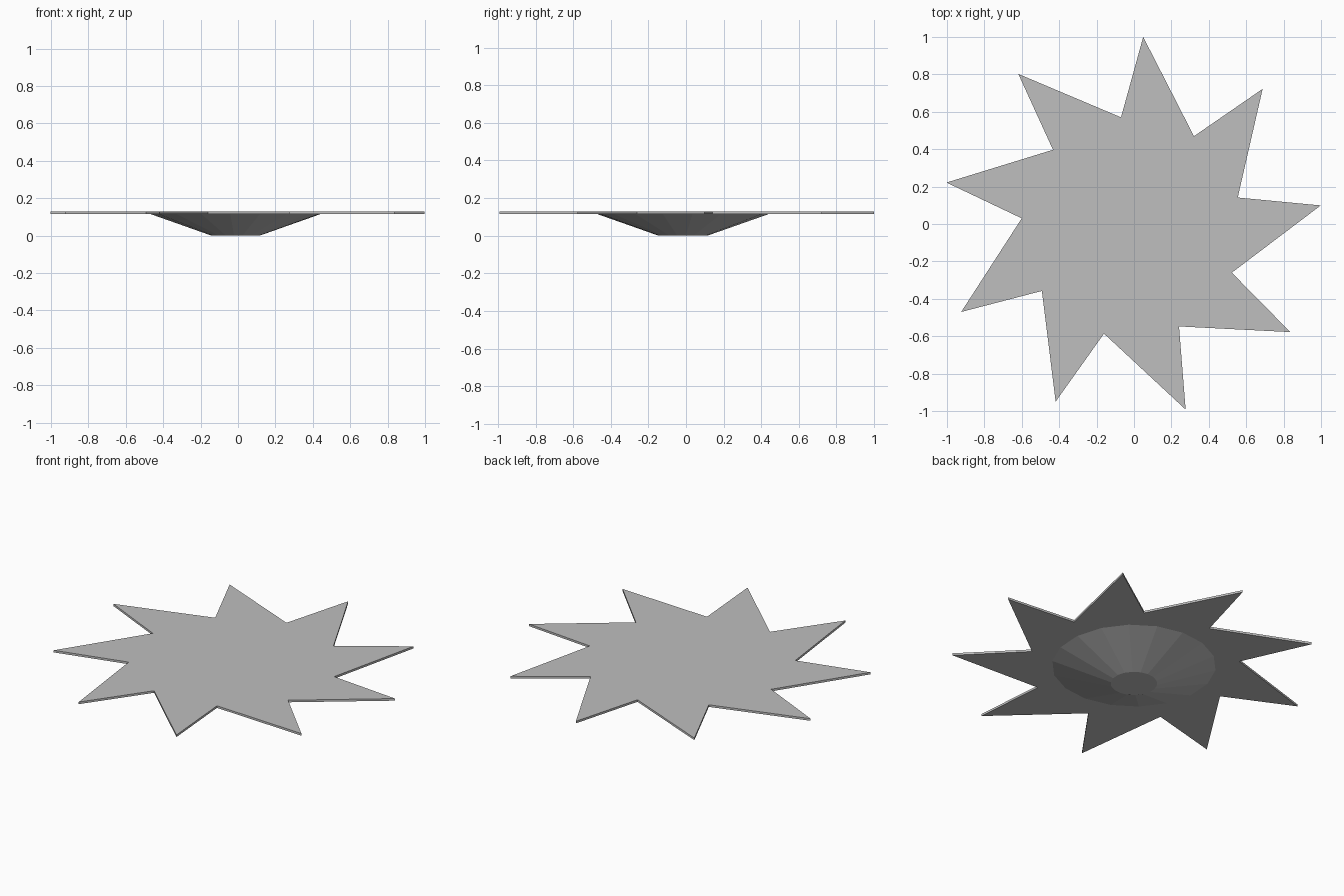
import bpy
import bmesh
from math import cos, sin, radians, tau

if "Cube" in bpy.data.objects:
    bpy.data.objects.remove(bpy.data.objects["Cube"])

CENTRE = (-0.013, -0.016)
POINTS = 9
PLATE_BOTTOM, PLATE_TOP = 0.115, 0.128

grey = bpy.data.materials.new("light_grey")
grey.use_nodes = True
grey.diffuse_color = (0.52, 0.52, 0.52, 1)
grey.node_tree.nodes["Principled BSDF"].inputs["Base Color"].default_value = grey.diffuse_color


def polar(radius, angle, z):
    return (CENTRE[0] + radius * cos(angle), CENTRE[1] + radius * sin(angle), z)


def loft(name, lower, upper):
    """Closed solid between two matching rings."""
    bm = bmesh.new()
    low = [bm.verts.new(p) for p in lower]
    high = [bm.verts.new(p) for p in upper]
    bm.faces.new(low[::-1])
    bm.faces.new(high)
    for i in range(len(low)):
        j = (i + 1) % len(low)
        bm.faces.new((low[i], low[j], high[j], high[i]))
    mesh = bpy.data.meshes.new(name)
    bm.to_mesh(mesh)
    bm.free()
    mesh.materials.append(grey)
    obj = bpy.data.objects.new(name, mesh)
    bpy.context.collection.objects.link(obj)
    return obj


# Swept star plate: notches sit off the midline between the tips
def star(z):
    ring = []
    for i in range(POINTS):
        turn = tau * i / POINTS
        ring.append(polar(1.018, radians(6.5) + turn, z))
        ring.append(polar(0.589, radians(15.5) + turn, z))
    return ring


loft("star_plate", star(PLATE_BOTTOM), star(PLATE_TOP))


# Faceted shallow cone under the plate
def circle(radius, z, sides=18):
    return [polar(radius, tau * i / sides + radians(6.5), z) for i in range(sides)]


loft("tapered_base", circle(0.13, 0), circle(0.46, PLATE_BOTTOM + 0.001))
